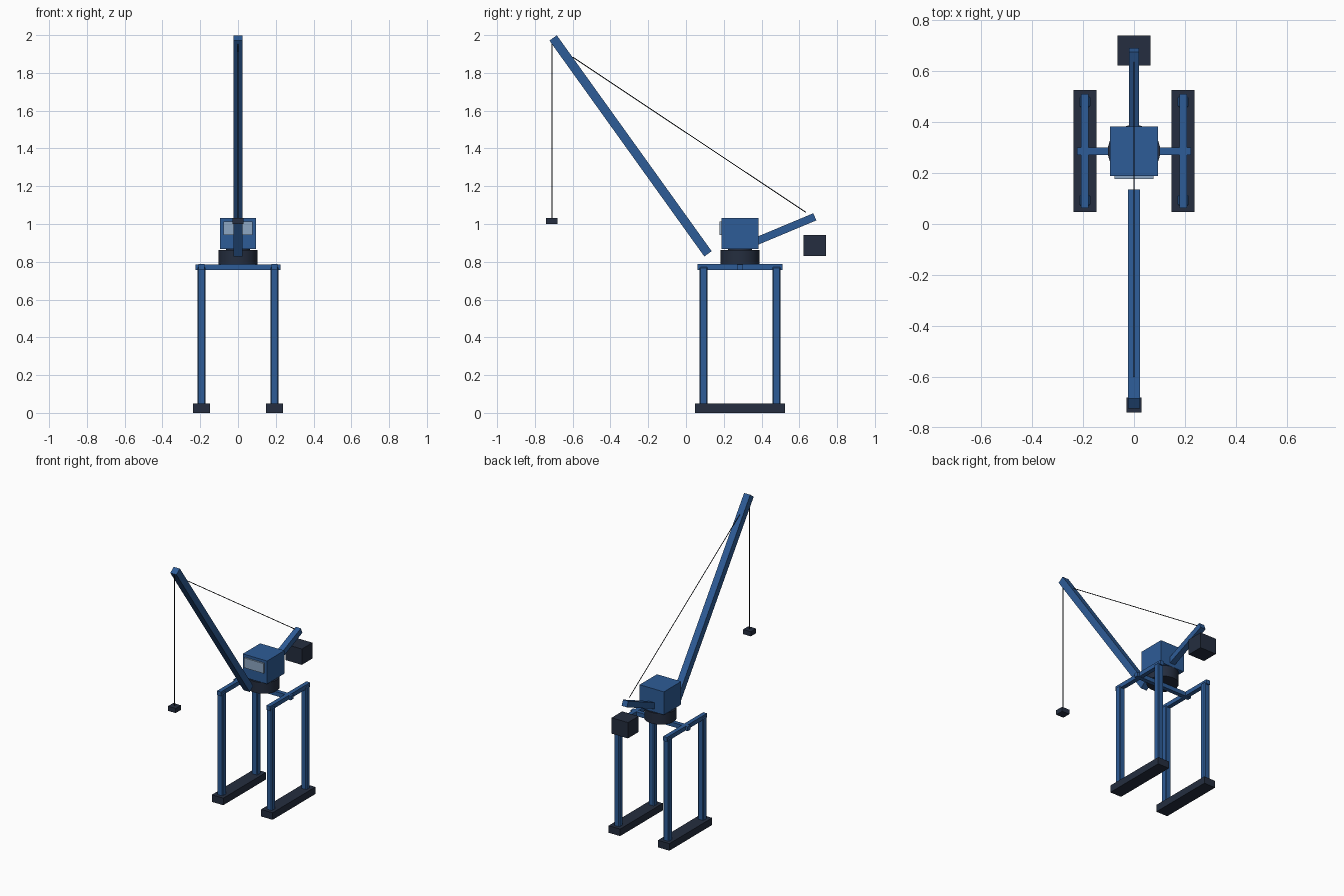
import bpy, math
from mathutils import Vector

if "Cube" in bpy.data.objects:
    bpy.data.objects.remove(bpy.data.objects["Cube"])


def material(name, rgb):
    m = bpy.data.materials.new(name)
    m.diffuse_color = (*rgb, 1)
    m.use_nodes = True
    m.node_tree.nodes["Principled BSDF"].inputs["Base Color"].default_value = m.diffuse_color
    return m


BLUE = material("blue_paint", (0.027, 0.107, 0.31))
DARK = material("dark_steel", (0.018, 0.027, 0.05))
GLASS = material("glass", (0.27, 0.39, 0.55))
CABLE = material("cable_black", (0.01, 0.012, 0.016))


def box(name, lo, hi, mat, bevel=0):
    lo, hi = Vector(lo), Vector(hi)
    bpy.ops.mesh.primitive_cube_add(size=1, location=(lo + hi) / 2)
    o = bpy.context.object
    o.name = name
    o.scale = hi - lo
    bpy.ops.object.transform_apply(location=False, rotation=False, scale=True)
    o.data.materials.append(mat)
    if bevel:
        b = o.modifiers.new("bevel", 'BEVEL')
        b.width, b.segments = bevel, 1
    return o


def beam(name, a, b, width, mat):
    # square bar between two points in the y-z plane
    a, b = Vector(a), Vector(b)
    d = b - a
    o = box(name, (-width / 2, -d.length / 2, -width / 2),
            (width / 2, d.length / 2, width / 2), mat)
    o.location = (a + b) / 2
    o.rotation_euler.x = math.atan2(d.z, d.y)
    return o


def cylinder(name, a, b, radius, mat, sides):
    a, b = Vector(a), Vector(b)
    bpy.ops.mesh.primitive_cylinder_add(vertices=sides, radius=radius,
                                        depth=(b - a).length, location=(a + b) / 2)
    o = bpy.context.object
    o.name = name
    o.rotation_euler = (b - a).to_track_quat('Z', 'Y').to_euler()
    o.data.materials.append(mat)
    if sides > 12:
        bpy.ops.object.shade_smooth_by_angle()
    return o


CY = 0.286  # centre of the portal in y

# portal: rails, legs and top beams on both sides
for side, s in (("left", -1), ("right", 1)):
    x = s * 0.193
    box(side + "_rail_foot", (x - 0.045, CY - 0.239, 0), (x + 0.045, CY + 0.239, 0.05), DARK)
    for end, y in (("front", CY - 0.193), ("back", CY + 0.193)):
        box(f"{side}_{end}_leg", (x - 0.0215, y - 0.0215, 0.045),
            (x + 0.0215, y + 0.0215, 0.772), BLUE, 0.005)
    box(side + "_top_beam", (x - 0.015, CY - 0.224, 0.757), (x + 0.015, CY + 0.224, 0.787), BLUE)
box("cross_beam", (-0.224, CY - 0.015, 0.756), (0.224, CY + 0.015, 0.786), BLUE)

# slewing ring and cab
cylinder("slewing_ring", (0, CY, 0.785), (0, CY, 0.863), 0.103, DARK, 32)
cylinder("cab_pivot", (0, CY, 0.86), (0, CY, 0.875), 0.063, DARK, 32)
box("cab", (-0.095, CY - 0.097, 0.868), (0.095, CY + 0.097, 1.031), BLUE)
box("cab_window", (-0.076, 0.177, 0.942), (0.076, 0.2, 1.012), GLASS)

# boom, rear arm and counterweight
beam("boom", (0, 0.1165, 0.842), (0, -0.7035, 1.985), 0.048, BLUE)
beam("rear_arm", (0, 0.34, 0.895), (0, 0.682, 1.038), 0.041, BLUE)
box("counterweight", (-0.064, 0.622, 0.83), (0.064, 0.74, 0.942), DARK)

# cables and load block
cylinder("stay_cable", (0, -0.6, 1.884), (0, 0.634, 1.062), 0.0025, CABLE, 8)
cylinder("hoist_cable", (0, -0.709, 1.97), (0, -0.709, 1.03), 0.0025, CABLE, 8)
box("load_block", (-0.03, -0.74, 1.0), (0.03, -0.681, 1.033), DARK)
